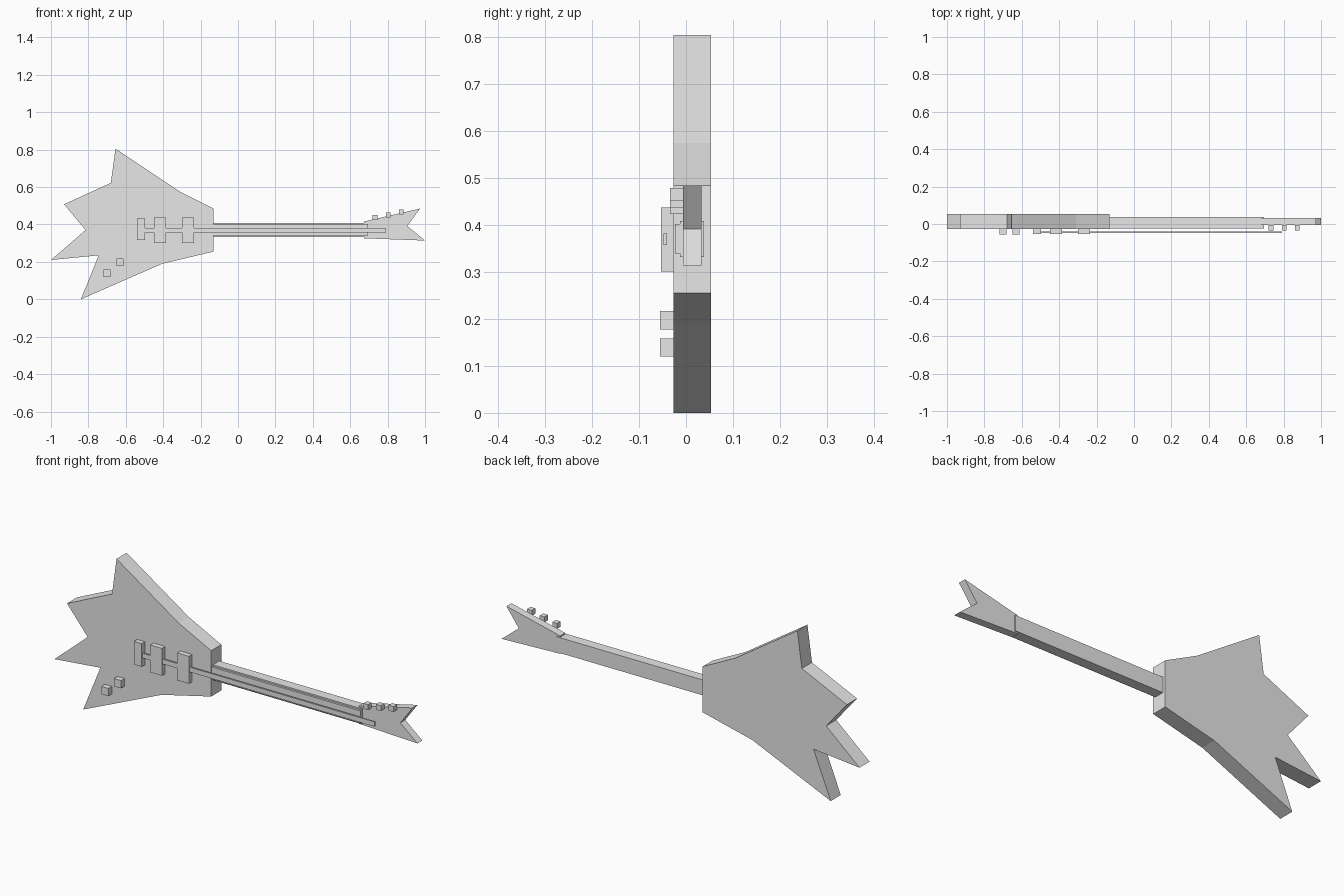
import bpy
import bmesh

cube = bpy.data.objects.get("Cube")
if cube:
    bpy.data.objects.remove(cube, do_unlink=True)

grey = bpy.data.materials.new("light_grey")
grey.use_nodes = True
grey.diffuse_color = (0.8, 0.8, 0.8, 1)
grey.node_tree.nodes["Principled BSDF"].inputs["Base Color"].default_value = (0.8, 0.8, 0.8, 1)


def plate(name, outline, front, back):
    """Extrude an x-z outline from y = front to y = back."""
    bm = bmesh.new()
    face = bm.faces.new([bm.verts.new((x, front, z)) for x, z in outline])
    moved = bmesh.ops.extrude_face_region(bm, geom=[face], use_keep_orig=True)["geom"]
    verts = [v for v in moved if isinstance(v, bmesh.types.BMVert)]
    bmesh.ops.translate(bm, verts=verts, vec=(0, back - front, 0))
    bmesh.ops.recalc_face_normals(bm, faces=bm.faces)
    mesh = bpy.data.meshes.new(name)
    bm.to_mesh(mesh)
    bm.free()
    mesh.materials.append(grey)
    obj = bpy.data.objects.new(name, mesh)
    bpy.context.collection.objects.link(obj)
    return obj


def box(name, x0, x1, z0, z1, front, back):
    return plate(name, [(x0, z0), (x1, z0), (x1, z1), (x0, z1)], front, back)


# Jagged, star-like body
BODY_FRONT = -0.027
plate("body", [(-1, 0.21), (-0.815, 0.37), (-0.93, 0.508), (-0.68, 0.622),
               (-0.655, 0.805), (-0.31, 0.575), (-0.13, 0.485), (-0.13, 0.255),
               (-0.405, 0.19), (-0.84, 0), (-0.745, 0.235)], BODY_FRONT, 0.053)

# Neck with a narrower fretboard on its front
box("neck", -0.14, 0.695, 0.332, 0.409, -0.013, 0.038)
box("fretboard", -0.14, 0.695, 0.34, 0.402, -0.023, -0.012)

# Forked headstock
plate("headstock", [(0.675, 0.326), (1, 0.314), (0.905, 0.392),
                    (0.973, 0.485), (0.675, 0.416)], -0.006, 0.033)

# Bridge and pickups
box("bridge", -0.54, -0.497, 0.316, 0.432, -0.053, BODY_FRONT)
for i, x in enumerate((-0.45, -0.3)):
    box(f"pickup_{i + 1}", x, x + 0.065, 0.301, 0.438, -0.053, BODY_FRONT)

# One flat band of strings floating above the fretboard
box("strings", -0.53, 0.79, 0.358, 0.382, -0.048, -0.04)

# Control knobs
for i, (x, z) in enumerate([(-0.72, 0.12), (-0.65, 0.178)]):
    box(f"knob_{i + 1}", x, x + 0.039, z, z + 0.039, -0.055, BODY_FRONT)

# Tuning pegs along the upper edge of the headstock
for i in range(3):
    x, z = 0.72 + 0.07 * i, 0.424 + 0.014 * i
    box(f"tuning_peg_{i + 1}", x, x + 0.026, z, z + 0.027, -0.034, -0.006)
